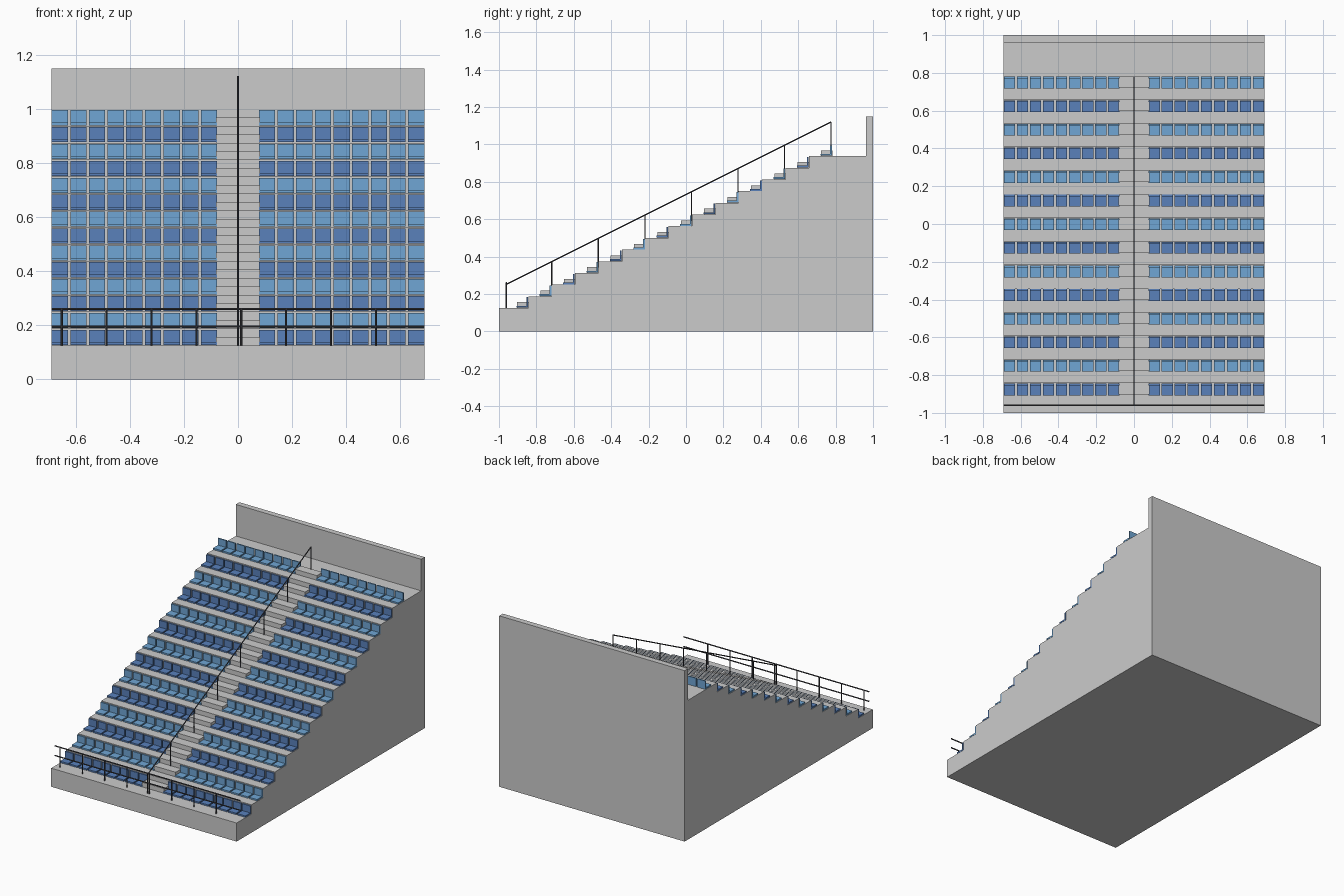
import bpy
import bmesh
from mathutils import Vector

if "Cube" in bpy.data.objects:
    bpy.data.objects.remove(bpy.data.objects["Cube"])

ROWS, TREAD, RISE = 14, 0.125, 0.0625
Z0, RISER0 = 0.125, -0.843      # first tread height, first riser position
HALF_W = 0.69


def material(name, color):
    m = bpy.data.materials.new(name)
    m.diffuse_color = (*color, 1)
    m.use_nodes = True
    m.node_tree.nodes["Principled BSDF"].inputs["Base Color"].default_value = m.diffuse_color
    return m


def finish(name, bm, mat=None):
    bmesh.ops.recalc_face_normals(bm, faces=bm.faces)
    me = bpy.data.meshes.new(name)
    bm.to_mesh(me)
    bm.free()
    ob = bpy.data.objects.new(name, me)
    bpy.context.collection.objects.link(ob)
    if mat:
        me.materials.append(mat)
    return ob


def extrude_profile(bm, pts, x0, x1):
    """Extrude a (y, z) outline from x0 to x1."""
    face = bm.faces.new([bm.verts.new((x0, y, z)) for y, z in pts])
    out = bmesh.ops.extrude_face_region(bm, geom=[face])["geom"]
    verts = [v for v in out if isinstance(v, bmesh.types.BMVert)]
    bmesh.ops.translate(bm, vec=(x1 - x0, 0, 0), verts=verts)


def tube(bm, a, b, r):
    """Thin round bar between two points."""
    a, b = Vector(a), Vector(b)
    d = b - a
    mat = d.to_track_quat('Z', 'Y').to_matrix().to_4x4()
    mat.translation = (a + b) / 2
    bmesh.ops.create_cone(bm, cap_ends=True, segments=8, radius1=r, radius2=r,
                          depth=d.length, matrix=mat)


dark_blue = material("seat_dark_blue", (0.10, 0.22, 0.50))
light_blue = material("seat_light_blue", (0.16, 0.38, 0.66))
step_grey = material("step_grey", (0.58, 0.58, 0.57))
rail_grey = material("rail_grey", (0.06, 0.06, 0.07))

# Stepped concrete terrace with back wall
outline = [(-1, 0), (-1, Z0)]
for k in range(ROWS - 1):
    y, z = RISER0 + k * TREAD, Z0 + k * RISE
    outline += [(y, z), (y, z + RISE)]
top = Z0 + (ROWS - 1) * RISE
outline += [(0.962, top), (0.962, 1.15), (1, 1.15), (1, 0)]
bm = bmesh.new()
extrude_profile(bm, outline, -HALF_W, HALF_W)
finish("terrace", bm)

# Half-height aisle steps
bm = bmesh.new()
for k in range(ROWS):
    y, z = RISER0 + k * TREAD, Z0 + k * RISE
    extrude_profile(bm, [(y - 0.06, z), (y, z), (y, z + RISE / 2), (y - 0.06, z + RISE / 2)],
                    -0.081, 0.081)
finish("aisle_steps", bm, step_grey)

# Seat rows: L-shaped seat, arrayed outward and mirrored across the aisle
for k in range(ROWS):
    bm = bmesh.new()
    extrude_profile(bm, [(-0.064, 0.002), (-0.002, 0.002), (-0.002, 0.058),
                         (-0.011, 0.058), (-0.011, 0.012), (-0.064, 0.012)],
                    0.0775, 0.1375)
    row = finish(f"seat_row_{k + 1}", bm, light_blue if k % 2 else dark_blue)
    row.location = (0, RISER0 + k * TREAD, Z0 + k * RISE)
    arr = row.modifiers.new("array", 'ARRAY')
    arr.count = 9
    arr.use_relative_offset = False
    arr.use_constant_offset = True
    arr.constant_offset_displace = (0.069, 0, 0)
    row.modifiers.new("mirror", 'MIRROR')

# Sloped aisle handrail with posts
def rail_z(y):
    return 1.12 - 0.5 * (0.776 - y)

bm = bmesh.new()
tube(bm, (0, -0.96, rail_z(-0.96)), (0, 0.776, 1.12), 0.0035)
for k in range(8):
    y = max(0.776 - 0.249 * k, -0.96)
    tube(bm, (0, y, rail_z(y) - 0.19 if k < 7 else Z0), (0, y, rail_z(y)), 0.003)
finish("aisle_handrail", bm, rail_grey)

# Front guard rail
bm = bmesh.new()
for z in (0.26, 0.195):
    tube(bm, (-HALF_W, -0.96, z), (HALF_W, -0.96, z), 0.004)
for i in range(8):
    x = -0.652 + 0.166 * i
    tube(bm, (x, -0.96, Z0), (x, -0.96, 0.26), 0.004)
finish("front_guard_rail", bm, rail_grey)
